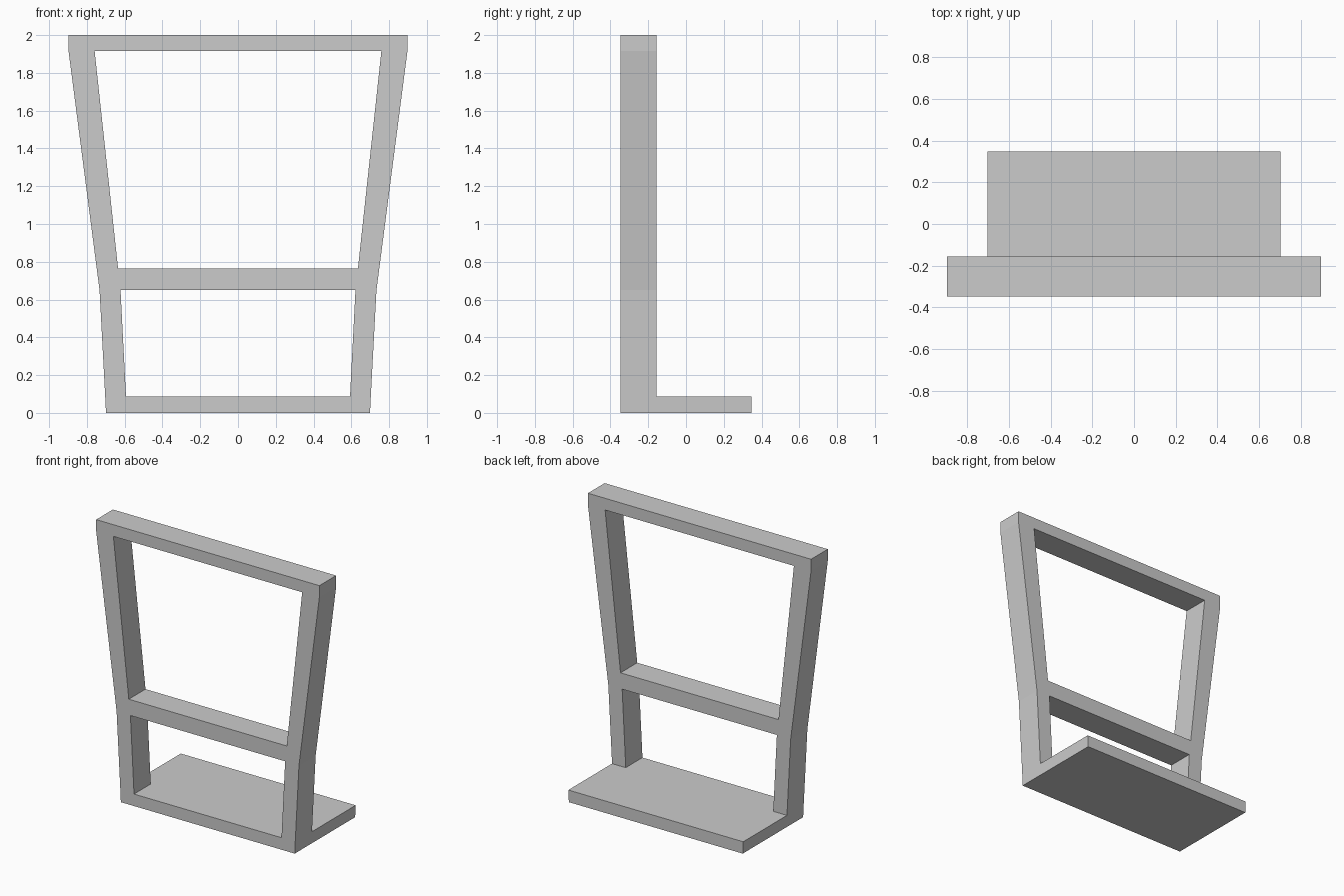
import bpy, bmesh

if "Cube" in bpy.data.objects:
    bpy.data.objects.remove(bpy.data.objects["Cube"])

FRONT, BACK, SHELF_END = -0.347, -0.155, 0.347

# Half-profile of the upright: height, outer half width, inner half width
rows = [(0.0, 0.699, 0.589), (0.087, 0.703, 0.593), (0.65, 0.733, 0.622),
        (0.765, 0.748, 0.635), (1.915, 0.897, 0.759), (2.0, 0.897, 0.768)]
rails = (0, 2, 4)   # row bands closed across by a crossbar

bm = bmesh.new()
grid = [[bm.verts.new((x, FRONT, z)) for x in (-o, -i, i, o)] for z, o, i in rows]


def cell(r, c):
    return bm.faces.new((grid[r][c], grid[r][c + 1], grid[r + 1][c + 1], grid[r + 1][c]))


def extrude(faces, distance):
    geom = bmesh.ops.extrude_face_region(bm, geom=faces)["geom"]
    verts = [g for g in geom if isinstance(g, bmesh.types.BMVert)]
    bmesh.ops.translate(bm, verts=verts, vec=(0, distance, 0))
    return [g for g in geom if isinstance(g, bmesh.types.BMFace)]


# Flat front of legs and crossbars, given depth
for r in range(len(rows) - 1):
    for c in ((0, 1, 2) if r in rails else (0, 2)):
        cell(r, c)
back = extrude(bm.faces[:], BACK - FRONT)

# Base shelf pulled out of the back of the lowest rail
base = [f for f in back if f.calc_center_median().z < 0.08
        and abs(f.calc_center_median().y - BACK) < 1e-4]
extrude(base, SHELF_END - BACK)

bmesh.ops.recalc_face_normals(bm, faces=bm.faces[:])
mesh = bpy.data.meshes.new("upright_frame_with_shelf")
bm.to_mesh(mesh)
bm.free()
bpy.context.collection.objects.link(bpy.data.objects.new("upright_frame_with_shelf", mesh))
